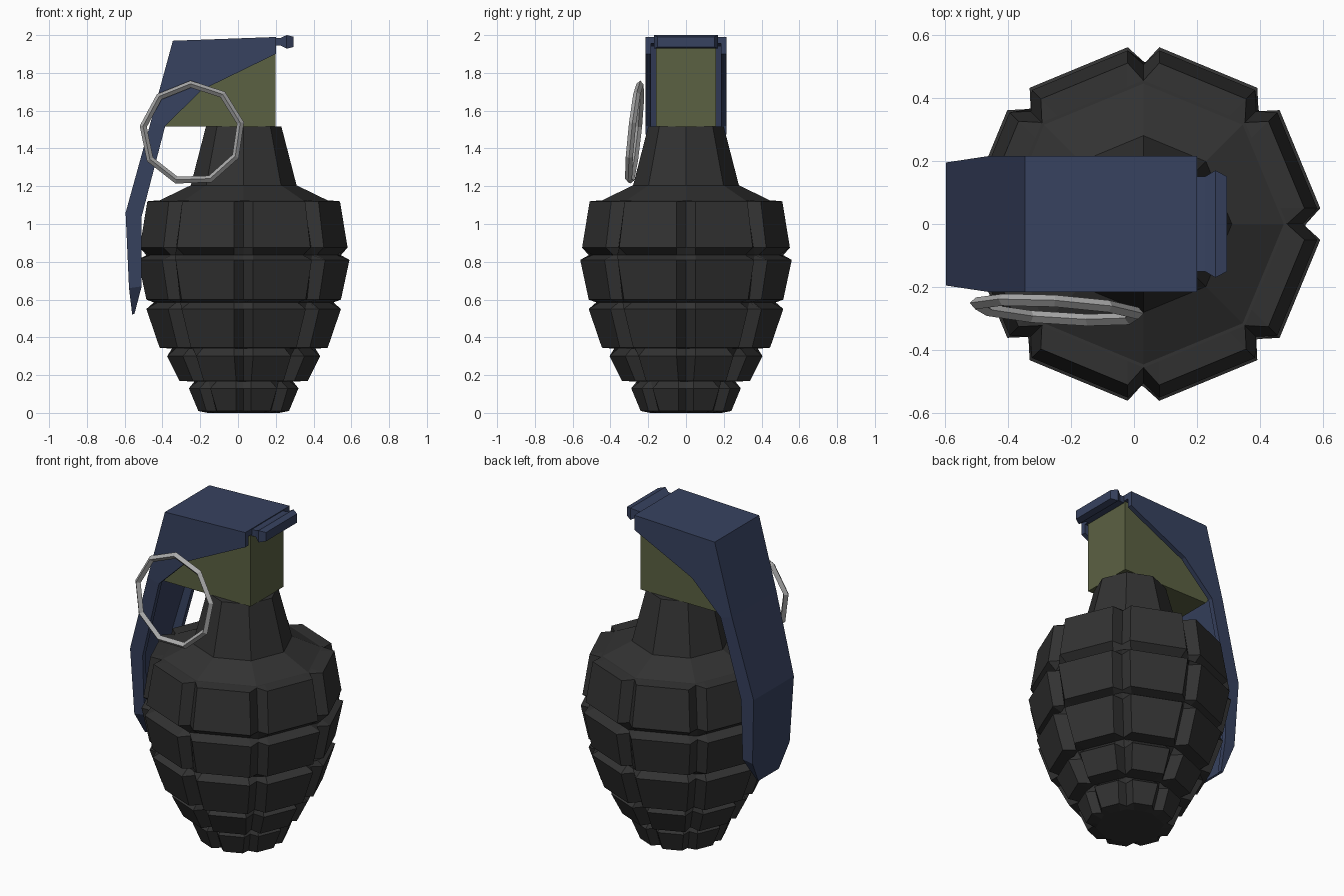
import bpy, math
from mathutils import Matrix, Vector

if "Cube" in bpy.data.objects:
    bpy.data.objects.remove(bpy.data.objects["Cube"])


def material(name, rgb):
    m = bpy.data.materials.new(name)
    m.diffuse_color = (*rgb, 1)
    m.use_nodes = True
    m.node_tree.nodes["Principled BSDF"].inputs["Base Color"].default_value = m.diffuse_color
    return m


BLACK = material("dark_iron", (0.032, 0.032, 0.032))
BLUE = material("blue_steel", (0.038, 0.054, 0.115))
GREEN = material("olive", (0.105, 0.12, 0.055))


def loft(name, rings, mat):
    """Skin equal-length closed rings of points and cap both ends."""
    n = len(rings[0])
    verts = [p for r in rings for p in r]
    faces = [(i * n + j, i * n + (j + 1) % n, (i + 1) * n + (j + 1) % n, (i + 1) * n + j)
             for i in range(len(rings) - 1) for j in range(n)]
    last = (len(rings) - 1) * n
    faces += [tuple(range(n))[::-1], tuple(range(last, last + n))]
    me = bpy.data.meshes.new(name)
    me.from_pydata(verts, [], faces)
    ob = bpy.data.objects.new(name, me)
    bpy.context.collection.objects.link(ob)
    me.materials.append(mat)
    # consistent outward normals
    bpy.context.view_layer.objects.active = ob
    ob.select_set(True)
    bpy.ops.object.mode_set(mode='EDIT')
    bpy.ops.mesh.select_all(action='SELECT')
    bpy.ops.mesh.normals_make_consistent(inside=False)
    bpy.ops.object.mode_set(mode='OBJECT')
    ob.select_set(False)
    return ob


# Segmented body: an octagon whose corners are V-grooves
def body_ring(z, core, outer=None):
    w = 0.05 if core > 0.3 else 0.04
    if outer is None:                       # groove ring: plain octagon
        outer = core - w * math.tan(math.pi / 8)
    pts = []
    for k in range(8):
        c, s = math.cos(k * math.pi / 4), math.sin(k * math.pi / 4)
        for r, t in ((outer, -w), (core, 0), (outer, w)):
            pts.append((0.03 + r * c - t * s, r * s + t * c, z))
    return pts


body_profile = [(0, .19), (.01, .205, .24), (.13, .25, .29), (.165, .262),
                (.17, .28, .34), (.30, .35, .405), (.34, .38),
                (.345, .39, .445), (.55, .46, .515), (.585, .475),
                (.60, .475, .515), (.81, .505, .56), (.835, .515),
                (.875, .505, .55), (1.12, .455, .51), (1.125, .455)]
loft("segmented_body", [body_ring(*p) for p in body_profile], BLACK)


# Shoulder and neck
def octagon(z, r):
    return [(0.03 + r * math.cos(k * math.pi / 4), r * math.sin(k * math.pi / 4), z)
            for k in range(8)]


loft("neck", [octagon(1.12, .455), octagon(1.205, .28), octagon(1.515, .20)], BLACK)

# Fuse block under the lever
block = [(.198, 1.515), (.198, 1.95), (-.31, 1.94), (-.42, 1.56), (-.385, 1.515)]
loft("fuse_block", [[(x, y, z) for x, z in block] for y in (-.16, .16)], GREEN)


# Lever: a U-channel swept over the top and down the side
def channel(px, pz, qx, qz, h, t=0.03):
    p, q = Vector((px, pz)), Vector((qx, qz))
    d = q - p
    i = p + d * min(0.75, 0.035 / d.length)
    half = [(p, h), (q, h), (q, h - t), (i, h - t)]
    pts = [(v.x, y, v.y) for v, y in half]
    return pts + [(x, -y, z) for x, y, z in reversed(pts)]


stations = [(.20, 1.99, .20, 1.90, .215), (-.345, 1.97, -.19, 1.71, .215),
            (-.462, 1.54, -.385, 1.52, .215), (-.595, 1.06, -.51, 1.04, .195),
            (-.577, .66, -.51, .67, .18), (-.56, .52, -.548, .525, .10)]
loft("lever", [channel(*s) for s in stations], BLUE)

# Rolled hinge tab at the front of the lever
tab = [(.19, .15, 1.945, 1.985), (.225, .15, 1.945, 1.985),
       (.258, .17, 1.928, 2.0), (.295, .15, 1.937, 1.991)]
loft("hinge_tab", [[(x, -h, a), (x, h, a), (x, h, b), (x, -h, b)]
                   for x, h, a, b in tab], BLUE)

# Pull ring: nine-sided, diamond section, leaning against the side
bpy.ops.mesh.primitive_torus_add(major_segments=9, minor_segments=4,
                                 major_radius=.262, minor_radius=.019)
ring = bpy.context.object
ring.name = "pull_ring"
u = Vector((1, -.065, 0)).normalized()
v = Vector((0, .107, 1)).normalized()
n = u.cross(v).normalized()
v = n.cross(u)
lean = Matrix((u, v, n)).transposed().to_4x4()
ring.data.transform(Matrix.Translation((-.243, -.272, 1.48)) @ lean
                    @ Matrix.Rotation(math.radians(92), 4, 'Z'))
ring.data.materials.append(material("bright_steel", (.4, .4, .4)))
